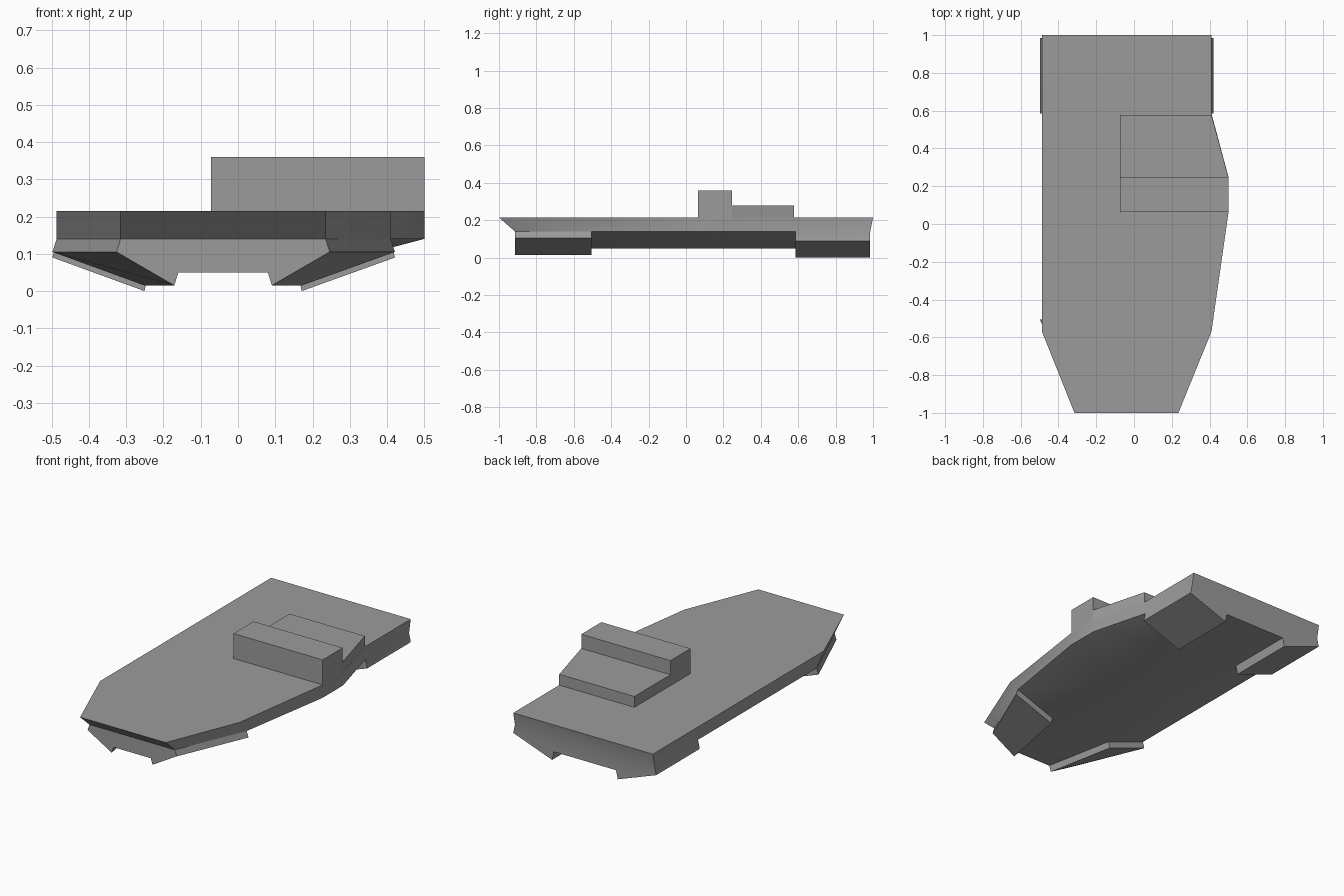
import bpy, bmesh, math

cube = bpy.data.objects.get("Cube")
if cube:
    bpy.data.objects.remove(cube, do_unlink=True)

# Single hull paint
grey = bpy.data.materials.new("hull_grey")
grey.use_nodes = True
colour = (0.33, 0.33, 0.33, 1)
grey.diffuse_color = colour
grey.node_tree.nodes["Principled BSDF"].inputs["Base Color"].default_value = colour

DECK, CHINE, KEEL = 0.215, 0.14, 0.05


def finish(bm, name):
    """Turn a bmesh into a shaded, painted object."""
    bmesh.ops.recalc_face_normals(bm, faces=bm.faces)
    mesh = bpy.data.meshes.new(name)
    bm.to_mesh(mesh)
    bm.free()
    mesh.materials.append(grey)
    obj = bpy.data.objects.new(name, mesh)
    bpy.context.collection.objects.link(obj)
    bpy.ops.object.select_all(action='DESELECT')
    obj.select_set(True)
    bpy.context.view_layer.objects.active = obj
    bpy.ops.object.shade_smooth_by_angle(angle=math.radians(30))
    return obj


def prism(name, footprint, bottom, top):
    """Upright block over a footprint."""
    bm = bmesh.new()
    low = [bm.verts.new((x, y, bottom)) for x, y in footprint]
    high = [bm.verts.new((x, y, top)) for x, y in footprint]
    bm.faces.new(low)
    bm.faces.new(high)
    for i in range(len(low)):
        j = (i + 1) % len(low)
        bm.faces.new((low[i], low[j], high[j], high[i]))
    return finish(bm, name)


# Hull stations, bow to stern: deck y, lower y, side left/right x, keel left/right x
stations = [
    (-1.0, -0.915, -0.315, 0.235, -0.16, 0.08),
    (-0.57, -0.505, -0.487, 0.41, -0.24, 0.16),
    (0.06, 0.06, -0.487, 0.5, -0.24, 0.16),
    (0.25, 0.25, -0.487, 0.5, -0.24, 0.16),
    (0.58, 0.585, -0.487, 0.41, -0.24, 0.16),
    (1.0, 0.985, -0.487, 0.41, -0.24, 0.16),
]

bm = bmesh.new()
rings = []
for yd, yl, a, b, ka, kb in stations:
    points = [(a, yd, DECK), (b, yd, DECK), (b, yl, CHINE),
              (kb, yl, KEEL), (ka, yl, KEEL), (a, yl, CHINE)]
    rings.append([bm.verts.new(p) for p in points])

# Skin between stations, remembering the sloped chine panels at both ends
pads = []
for s, (fore, aft) in enumerate(zip(rings, rings[1:])):
    for i in range(6):
        j = (i + 1) % 6
        face = bm.faces.new((fore[i], fore[j], aft[j], aft[i]))
        if i in (2, 4) and s in (0, len(rings) - 2):
            pads.append((face, 1 if i == 2 else -1, 0.035 if s == 0 else 0.05))

# Bow and stern: upper bevel and lower plate
for r in (rings[0], rings[-1]):
    bm.faces.new((r[0], r[1], r[2], r[5]))
    bm.faces.new(r[2:6])

# Raised corner pads under the hull
for face, side, depth in pads:
    raised = bmesh.ops.extrude_discrete_faces(bm, faces=[face])["faces"][0]
    bmesh.ops.translate(bm, verts=raised.verts, vec=(0.011 * side, 0, -depth))
finish(bm, "hull")

# Offset superstructure: tall forward block and low aft block
prism("bridge_tower", [(-0.073, 0.063), (0.5, 0.063), (0.5, 0.247), (-0.073, 0.247)], DECK, 0.36)
prism("aft_deckhouse", [(-0.073, 0.247), (0.5, 0.247), (0.41, 0.578), (-0.073, 0.578)], DECK, 0.278)
